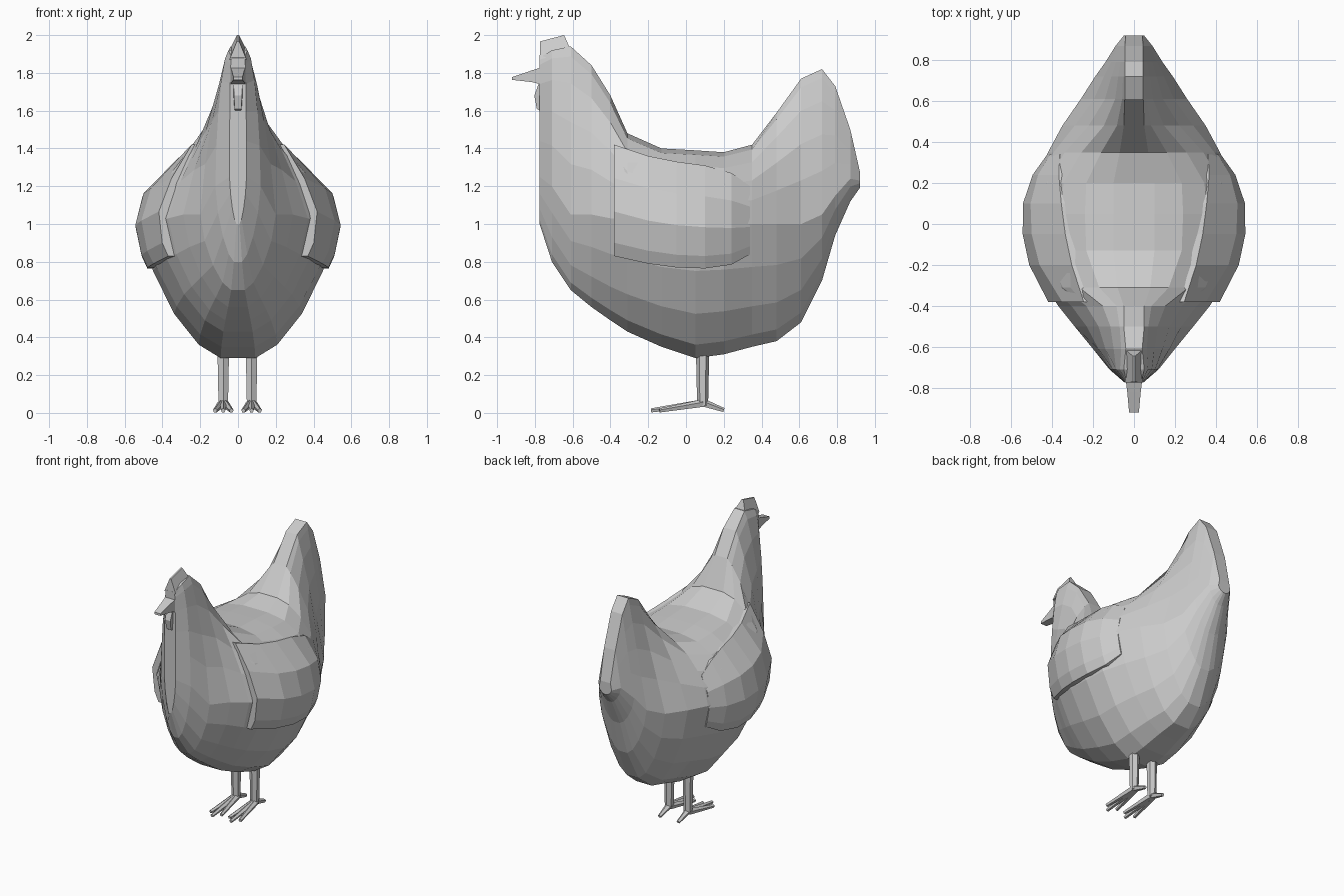
import bpy, bmesh
from mathutils import Vector

if "Cube" in bpy.data.objects:
    bpy.data.objects.remove(bpy.data.objects["Cube"])


def make(name, rings, closed=True, caps=True):
    """Skin a sequence of equal-sized point rings."""
    bm = bmesh.new()
    vs = [[bm.verts.new(p) for p in r] for r in rings]
    n = len(vs[0])
    for a, b in zip(vs, vs[1:]):
        for i in range(n if closed else n - 1):
            j = (i + 1) % n
            bm.faces.new((a[i], a[j], b[j], b[i]))
    if caps:
        bm.faces.new(vs[0])
        bm.faces.new(vs[-1])
    bmesh.ops.recalc_face_normals(bm, faces=bm.faces)
    me = bpy.data.meshes.new(name)
    bm.to_mesh(me)
    bm.free()
    ob = bpy.data.objects.new(name, me)
    bpy.context.collection.objects.link(ob)
    return ob


def box_ring(y, x, z0, z1):
    return [(-x, y, z0), (x, y, z0), (x, y, z1), (-x, y, z1)]


# Body stations: y, bottom z, widest z, top z, half width, crown half width, roundness
stations = [
    (-.775, 1.00, 1.25, 1.88, .045, .035, 2.0),
    (-.71, .80, 1.20, 1.92, .12, .05, 1.7),
    (-.61, .65, 1.05, 1.94, .20, .04, 1.3),
    (-.50, .56, 1.05, 1.84, .29, .05, 1.1),
    (-.40, .49, 1.03, 1.68, .37, .05, 1.2),
    (-.31, .43, 1.03, 1.48, .43, .08, 1.7),
    (-.13, .35, 1.00, 1.40, .49, .10, 2.0),
    (.05, .29, 1.00, 1.39, .51, .10, 2.0),
    (.20, .31, 1.00, 1.38, .49, .10, 2.0),
    (.35, .35, 1.00, 1.42, .42, .07, 1.7),
    (.48, .38, 1.00, 1.59, .35, .05, 1.2),
    (.61, .48, 1.00, 1.77, .26, .045, 1.0),
    (.72, .70, 1.05, 1.82, .19, .045, 1.0),
    (.79, .94, 1.15, 1.73, .14, .045, 1.0),
    (.87, 1.12, 1.24, 1.50, .09, .045, 1.0),
    (.92, 1.19, 1.23, 1.28, .05, .04, 1.0),
]


def half_width(st, z):
    y, zb, zw, zt, w, crown, p = st
    if z < zw:
        s, crown, p = (zw - z) / (zw - zb), w * .18, 1.5
    else:
        s = (z - zw) / (zt - zw)
    s = min(s, 1)
    return crown + (w - crown) * (1 - s ** p) ** (1 / p)


def station_at(y):
    for a, b in zip(stations, stations[1:]):
        if a[0] <= y <= b[0]:
            t = (y - a[0]) / (b[0] - a[0])
            return [u + (v - u) * t for u, v in zip(a, b)]


# Body with neck and tail
rings = []
for st in stations:
    y, zb, zw, zt = st[:4]
    zs = [zw - (zw - zb) * s for s in (1, .9, .67, .35, 0)]
    zs += [zw + (zt - zw) * s for s in (.3, .55, .78, .94, 1)]
    right = [(half_width(st, z), y, z) for z in zs]
    rings.append(right + [(-x, yy, z) for x, yy, z in reversed(right)])
make("body", rings)

# Folded wings, lying just proud of the body and fading out to the rear
for side, label in ((1, "left"), (-1, "right")):
    outer, inner = [], []
    rings = []
    for y, low, high, lift in ((-.38, .83, 1.42, .042), (-.20, .79, 1.36, .045),
                               (-.05, .77, 1.33, .045), (.10, .765, 1.31, .04),
                               (.24, .785, 1.27, .025), (.34, .84, 1.20, .0)):
        st = station_at(y)
        zs = [low + (high - low) * t for t in (0, .12, .4, .7, 1)]
        lifts = [lift * k for k in (.8, 1, 1, .8, .35)]
        out = [(side * (half_width(st, z) + d), y, z) for z, d in zip(zs, lifts)]
        back = [(side * (half_width(st, z) - .05), y, z) for z in reversed(zs)]
        rings.append(out + back)
    make(label + "_wing", rings)

# Beak, wattle and comb
make("beak", [box_ring(-.75, .042, 1.735, 1.835), box_ring(-.82, .033, 1.752, 1.812),
              box_ring(-.92, .024, 1.763, 1.778)])
make("wattle", [[(-x, -.70, z), (x, -.70, z), (x * .7, y, z), (-x * .7, y, z)]
                for z, y, x in ((1.77, -.77, .035), (1.68, -.803, .03),
                                (1.61, -.79, .025), (1.575, -.735, .02))])
make("comb", [[(-.045, y, z0), (.045, y, z0), (.006, y2, z1), (-.006, y2, z1)]
              for y, z0, y2, z1 in ((-.775, 1.87, -.772, 1.967), (-.61, 1.92, -.645, 2.0))])


def limb(name, a, b, ra, rb, n):
    """Tapered prism between two points."""
    a, b = Vector(a), Vector(b)
    bm = bmesh.new()
    bmesh.ops.create_cone(bm, cap_ends=True, segments=n, radius1=ra, radius2=rb,
                          depth=(b - a).length)
    me = bpy.data.meshes.new(name)
    bm.to_mesh(me)
    bm.free()
    ob = bpy.data.objects.new(name, me)
    bpy.context.collection.objects.link(ob)
    ob.location = (a + b) / 2
    ob.rotation_euler = (b - a).to_track_quat('Z', 'Y').to_euler()


# Legs with three front toes and a hind toe
for x, label in ((.072, "left"), (-.078, "right")):
    limb(label + "_leg", (x, .088, .36), (x, .088, .04), .036, .029, 6)
    for dx, y in ((-.043, -.14), (0, -.185), (.043, -.14)):
        limb(label + "_toe", (x + dx * .2, .09, .05), (x + dx, y, .012), .022, .012, 5)
    limb(label + "_hind_toe", (x, .08, .056), (x, .20, .014), .024, .012, 5)
